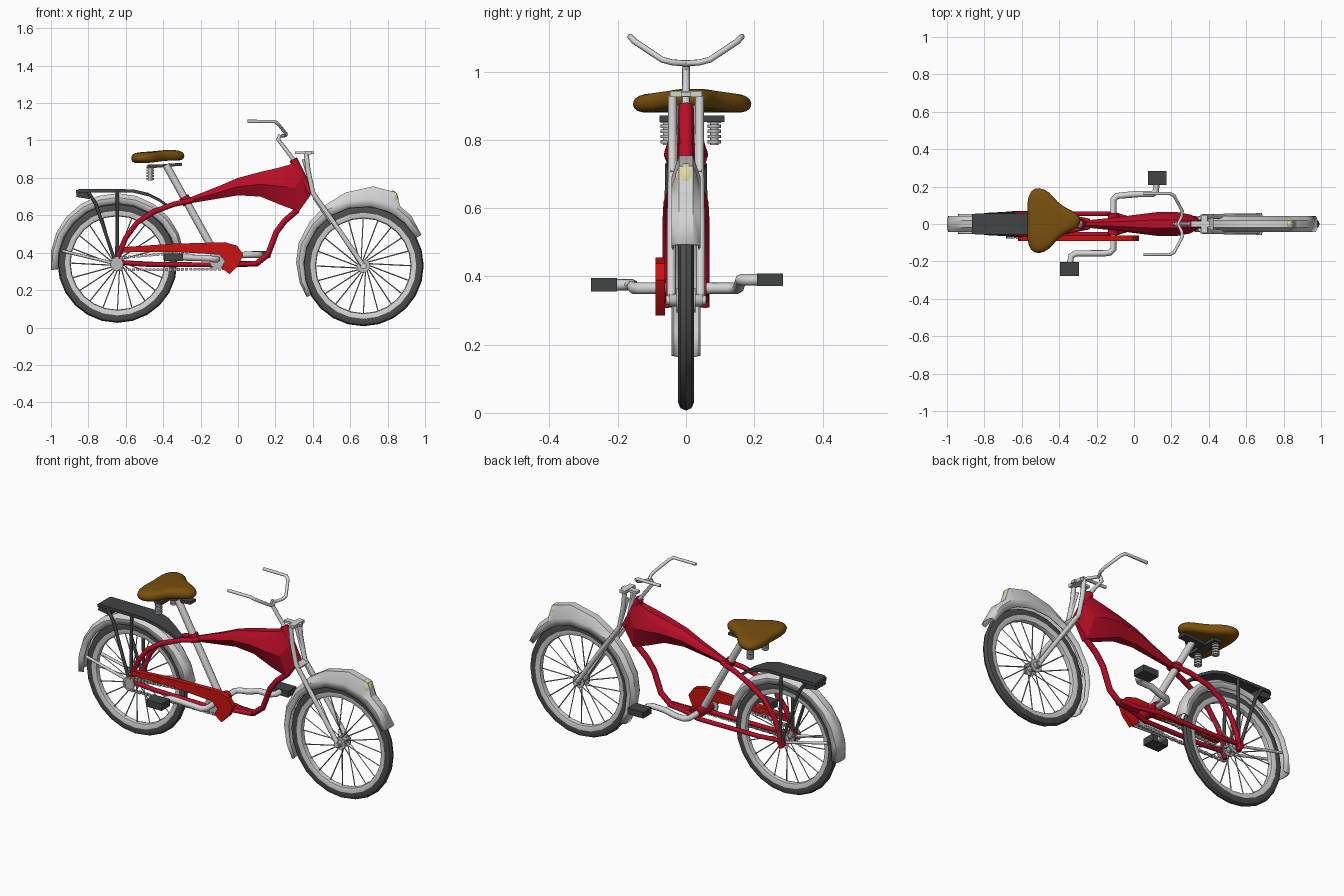
import bpy, bmesh
from math import sin, cos, pi, radians
from mathutils import Vector, Matrix

if "Cube" in bpy.data.objects:
    bpy.data.objects.remove(bpy.data.objects["Cube"])


def material(name, r, g, b):
    m = bpy.data.materials.new(name)
    m.use_nodes = True
    m.diffuse_color = (r, g, b, 1)
    m.node_tree.nodes["Principled BSDF"].inputs["Base Color"].default_value = (r, g, b, 1)
    return m


RED = material("frame red", .48, .004, .02)
GUARD = material("guard red", .6, .006, .005)
SILVER = material("light silver", .66, .66, .66)
STEEL = material("steel grey", .5, .5, .5)
RUBBER = material("tyre grey", .075, .075, .075)
DARK = material("dark grey", .055, .058, .06)
LEATHER = material("brown leather", .19, .08, .004)
LENS = material("pale yellow lens", .75, .7, .32)


def finish(ob, mat, angle=30):
    ob.data.materials.append(mat)
    bpy.ops.object.select_all(action='DESELECT')
    ob.select_set(True)
    bpy.context.view_layer.objects.active = ob
    if ob.type == 'CURVE':
        bpy.ops.object.convert(target='MESH')
        ob = bpy.context.object
    bpy.ops.object.shade_smooth_by_angle(angle=radians(angle))
    return ob


def mesh_object(name, bm, mat, angle=30):
    bmesh.ops.recalc_face_normals(bm, faces=bm.faces)
    me = bpy.data.meshes.new(name)
    bm.to_mesh(me)
    bm.free()
    ob = bpy.data.objects.new(name, me)
    bpy.context.collection.objects.link(ob)
    return finish(ob, mat, angle)


def tubes(name, paths, r, mat, res=2):
    """Round tubes along one or more paths."""
    cu = bpy.data.curves.new(name, 'CURVE')
    cu.dimensions, cu.bevel_depth, cu.bevel_resolution = '3D', r, res
    cu.use_fill_caps = True
    for path in paths:
        sp = cu.splines.new('POLY')
        sp.points.add(len(path) - 1)
        for p, co in zip(sp.points, path):
            p.co = (*co, 1)
    ob = bpy.data.objects.new(name, cu)
    bpy.context.collection.objects.link(ob)
    return finish(ob, mat, 50)


def pair(path):
    return [path, [(x, -y, z) for x, y, z in path]]


def loft(name, rings, mat, closed=True, caps=True, loop=False, angle=30):
    """Skin a row of equal-length rings."""
    bm = bmesh.new()
    vs = [[bm.verts.new(p) for p in ring] for ring in rings]
    n = len(vs[0])
    for i in range(len(vs) if loop else len(vs) - 1):
        a, b = vs[i], vs[(i + 1) % len(vs)]
        for j in range(n if closed else n - 1):
            k = (j + 1) % n
            bm.faces.new((a[j], a[k], b[k], b[j]))
    if caps:
        bm.faces.new(vs[0])
        bm.faces.new(vs[-1])
    return mesh_object(name, bm, mat, angle)


def boxes(name, items, mat):
    """Boxes given as (centre, size, turn about y)."""
    bm = bmesh.new()
    for c, s, turn in items:
        bmesh.ops.create_cube(bm, size=1, matrix=Matrix.Translation(c)
                              @ Matrix.Rotation(turn, 4, 'Y') @ Matrix.Diagonal((*s, 1)))
    return mesh_object(name, bm, mat)


def lathe(name, c, profile, mat, n=24):
    """Revolve a closed (radius, y) profile about the wheel axle."""
    rings = [[(c[0] + r * cos(2 * pi * i / n), c[1] + y, c[2] + r * sin(2 * pi * i / n))
              for r, y in profile] for i in range(n)]
    return loft(name, rings, mat, caps=False, loop=True, angle=40)


def disc(name, c, r, w, mat, n=16):
    rings = [[(c[0] + r * cos(2 * pi * i / n), c[1] + y, c[2] + r * sin(2 * pi * i / n))
              for i in range(n)] for y in (-w, w)]
    return loft(name, rings, mat)


def wheel(side, c, R):
    c = Vector(c)
    sect = [(R - .023 + .023 * cos(a * pi / 4), .023 * sin(a * pi / 4)) for a in range(8)]
    sect = [(r - (.012 if r < R - .025 else 0), y) for r, y in sect]
    lathe(side + "_tyre", c, sect, RUBBER)
    lathe(side + "_rim", c, [(R - .05, .019), (R - .066, .014), (R - .07, 0), (R - .066, -.014),
                             (R - .05, -.019), (R - .035, -.019), (R - .035, .019)], SILVER)
    spokes = []
    for i in range(20):
        a, y = 2 * pi * i / 20, .022 * (-1) ** i
        d, e = Vector((cos(a), 0, sin(a))), Vector((cos(a + .5), 0, sin(a + .5)))
        spokes.append([c + e * .025 + Vector((0, y, 0)), c + d * (R - .06)])
    tubes(side + "_spokes", spokes, .0032, STEEL, 0)
    disc(side + "_hub", c, .018, .05, STEEL)
    for y in (-.024, .024):
        disc(side + "_hub_flange", c + Vector((0, y, 0)), .036, .004, STEEL)


def fender(name, c, stations, inner):
    """Arched shell: each station is (degrees, crown radius, shoulder radius)."""
    rings = []
    for deg, crown, shoulder in stations:
        a = radians(deg)
        prof = [(.041, inner), (.043, shoulder), (.02, crown)]
        prof += [(-y, r) for y, r in reversed(prof)]
        rings.append([(c[0] + r * cos(a), y, c[2] + r * sin(a)) for y, r in prof])
    ob = loft(name, rings, SILVER, closed=False, caps=False)
    s = ob.modifiers.new("thickness", 'SOLIDIFY')
    s.thickness, s.offset = .006, -1


# Wheels and fenders
FRONT, REAR = (.67, 0, .33), (-.645, 0, .345)
wheel("front", FRONT, .323)
wheel("rear", REAR, .32)
fender("front_fender", FRONT, [
    (28, .352, .343), (46, .37, .35), (58, .374, .355), (66, .43, .362), (83, .428, .362),
    (104, .403, .358), (122, .383, .355), (141, .371, .35), (161, .367, .35),
    (177, .36, .345), (195, .352, .34), (209, .345, .335)], .318)
fender("rear_fender", REAR, [(d, .357 + .016 * max(0, sin(radians(d))), .35)
                             for d in range(10, 187, 16)], .318)
tubes("rear_fender_stay", pair([(-.65, .05, .34), (-.94, .045, .41)]), .008, SILVER)

# Headlight on the fender crown
bm = bmesh.new()
bmesh.ops.create_uvsphere(bm, u_segments=14, v_segments=8, radius=1, matrix=Matrix.Translation(
    (.832, 0, .69)) @ Matrix.Rotation(-.2, 4, 'Y') @ Matrix.Diagonal((.026, .032, .043, 1)))
mesh_object("headlight", bm, LENS, 60)

# Faceted tank: (top x, top z, bottom x, bottom z, half width)
rings = []
for xt, zt, xb, zb, w in [(-.27, .69, -.27, .662, .018), (-.1, .757, -.1, .69, .035),
                          (0, .80, 0, .707, .048), (.12, .832, .12, .70, .063),
                          (.22, .855, .23, .655, .065), (.28, .872, .325, .62, .05),
                          (.30, .905, .397, .72, .022)]:
    sect = [(w * .35, 0), (w * .75, .22), (w, .5), (w * .4, 1)]
    sect += [(-y, t) for y, t in reversed(sect)]
    rings.append([(xt + (xb - xt) * t, y, zt + (zb - zt) * t) for y, t in sect])
loft("tank", rings, RED, angle=15)

# Frame tubes
tubes("seat_stays", pair([(-.24, .015, .68), (-.34, .035, .66), (-.45, .052, .62), (-.54, .055, .56),
                          (-.60, .055, .48), (-.635, .055, .40), (-.65, .055, .31)]), .014, RED)
tubes("chain_stays", pair([(-.65, .055, .35), (-.5, .055, .338), (-.12, .055, .335),
                           (0, .02, .338), (.1, .012, .342)]), .013, RED)
tubes("down_tube", [[(-.03, 0, .338), (.1, 0, .342), (.16, 0, .39), (.205, 0, .51),
                     (.25, 0, .57), (.32, 0, .63)]], .016, RED)
tubes("bottom_bracket", [[(-.11, -.06, .365), (-.11, .06, .365)]], .03, RED)
tubes("head_tube", [[(.295, 0, .90), (.385, 0, .72)]], .022, RED)
tubes("axle_plates", pair([(-.65, .05, .345), (-.65, .062, .345)]), .028, RED)

# Chain guard
outline = [(-.62, .402), (-.61, .43), (-.35, .448), (-.07, .456), (-.005, .438), (.028, .39),
           (.005, .335), (-.045, .285), (-.09, .32), (-.07, .355), (-.1, .39), (-.35, .405)]
loft("chain_guard", [[(x, y, z) for x, z in outline] for y in (-.09, -.062)], GUARD)

# Sprockets and chain
disc("crank_sprocket", (-.1, -.072, .365), .055, .004, STEEL, 20)
disc("rear_sprocket", (-.645, -.072, .34), .032, .004, STEEL)
links = []
for i in range(26):
    t = i / 25
    x = -.645 + .545 * t
    for z, a in ((.308 + .004 * t, -.01), (.372 + .046 * t, -.085)):
        links.append(((x, -.072, z), (.016, .016 if i % 2 else .01, .014), a))
for i in range(1, 8):
    a = -pi / 2 + i * pi / 8
    links.append(((-.1 + .054 * cos(a), -.072, .365 + .054 * sin(a)), (.016, .012, .014), -a + pi / 2))
    links.append(((-.645 - .033 * cos(a), -.072, .34 + .033 * sin(a)), (.012, .012, .012), a))
boxes("chain", links, STEEL)

# Crank and pedals
tubes("crank", [[(.12, .22, .39), (.118, .175, .39), (.10, .16, .39), (.02, .16, .388),
                 (-.04, .155, .37), (-.09, .15, .365), (-.11, .13, .365), (-.11, -.135, .365),
                 (-.13, -.153, .365), (-.16, -.157, .37), (-.31, -.157, .375),
                 (-.335, -.17, .375), (-.342, -.21, .375)]], .017, SILVER)
boxes("pedals", [((.125, .246, .39), (.1, .076, .036), 0),
                 ((-.345, -.24, .375), (.1, .076, .04), 0)], DARK)

# Saddle: rings swelling from the underside to the crown
edge = [(-.578, .11), (-.555, .185), (-.51, .2), (-.45, .175), (-.41, .115), (-.35, .08),
        (-.295, .055), (-.28, .018)]
edge += [(x, .036 - y) for x, y in reversed(edge[:-1])] + [(-.565, .018)]
rings = []
for k, z in ((.5, .882), (.86, .877), (.97, .89), (1, .905), (.96, .923), (.82, .935), (.5, .938)):
    ring = []
    for x, y in edge:
        px, py = -.45 + (x + .45) * k, .018 + (y - .018) * k
        ring.append((px, py, z + .013 * min(1, max(0, (px + .46) / .06))))
    rings.append(ring)
seat = loft("saddle", rings, LEATHER, angle=80)
seat.modifiers.new("soft", 'SUBSURF').levels = 1

# Saddle support
tubes("seat_post", [[(-.385, 0, .87), (-.11, 0, .375)]], .02, SILVER)
tubes("seat_clamp", [[(-.29, 0, .70), (-.268, 0, .66)]], .027, RED)
boxes("saddle_plate", [((-.39, .018, .866), (.18, .05, .016), -.08),
                       ((-.46, .018, .862), (.05, .19, .018), 0)], DARK)
for y in (-.055, .083):
    tubes("saddle_spring_core", [[(-.47, y, .785), (-.47, y, .87)]], .012, STEEL)
    for i in range(5):
        tubes("saddle_spring_coil", [[(-.47, y, .79 + i * .015), (-.47, y, .80 + i * .015)]], .02, STEEL)

# Luggage rack
rack = [(-.865, .734, .05), (-.85, .741, .055), (-.56, .739, .057), (-.48, .72, .05),
        (-.42, .69, .035), (-.37, .655, .025)]
loft("rack", [[(x, -w, z), (x, w, z), (x, w, z - .018), (x, -w, z - .018)] for x, z, w in rack], DARK)
boxes("tail_box", [((-.825, 0, .712), (.075, .09, .04), .15)], DARK)
tubes("rack_struts", pair([(-.80, .05, .725), (-.76, .052, .66), (-.66, .058, .36)])
      + pair([(-.645, .052, .73), (-.645, .058, .36)]), .009, DARK)

# Fork
tubes("fork_legs", pair([(.365, .04, .93), (.375, .04, .84), (.40, .04, .72), (.53, .043, .535),
                         (.67, .043, .33)]), .013, SILVER)
tubes("fork_braces", pair([(.35, .03, .90), (.41, .036, .69), (.5, .038, .56)]), .009, SILVER)
tubes("fork_axle", [[(.67, -.058, .33), (.67, .058, .33)]], .014, SILVER)
boxes("fork_crown", [((.355, 0, .934), (.1, .03, .014), 0), ((.375, 0, .934), (.035, .095, .018), 0),
                     ((.405, 0, .71), (.035, .09, .02), .6)], SILVER)

# Handlebar and stem
half = [(.05, .163, 1.102), (.195, .163, 1.102), (.215, .15, 1.088), (.258, .07, 1.035),
        (.255, .04, 1.027)]
tubes("handlebar", [half + [(.235, 0, 1.024)] + [(x, -y, z) for x, y, z in reversed(half)]],
      .009, SILVER)
tubes("stem", [[(.225, 0, 1.03), (.215, 0, 1.005), (.295, 0, .90)]], .011, SILVER)
